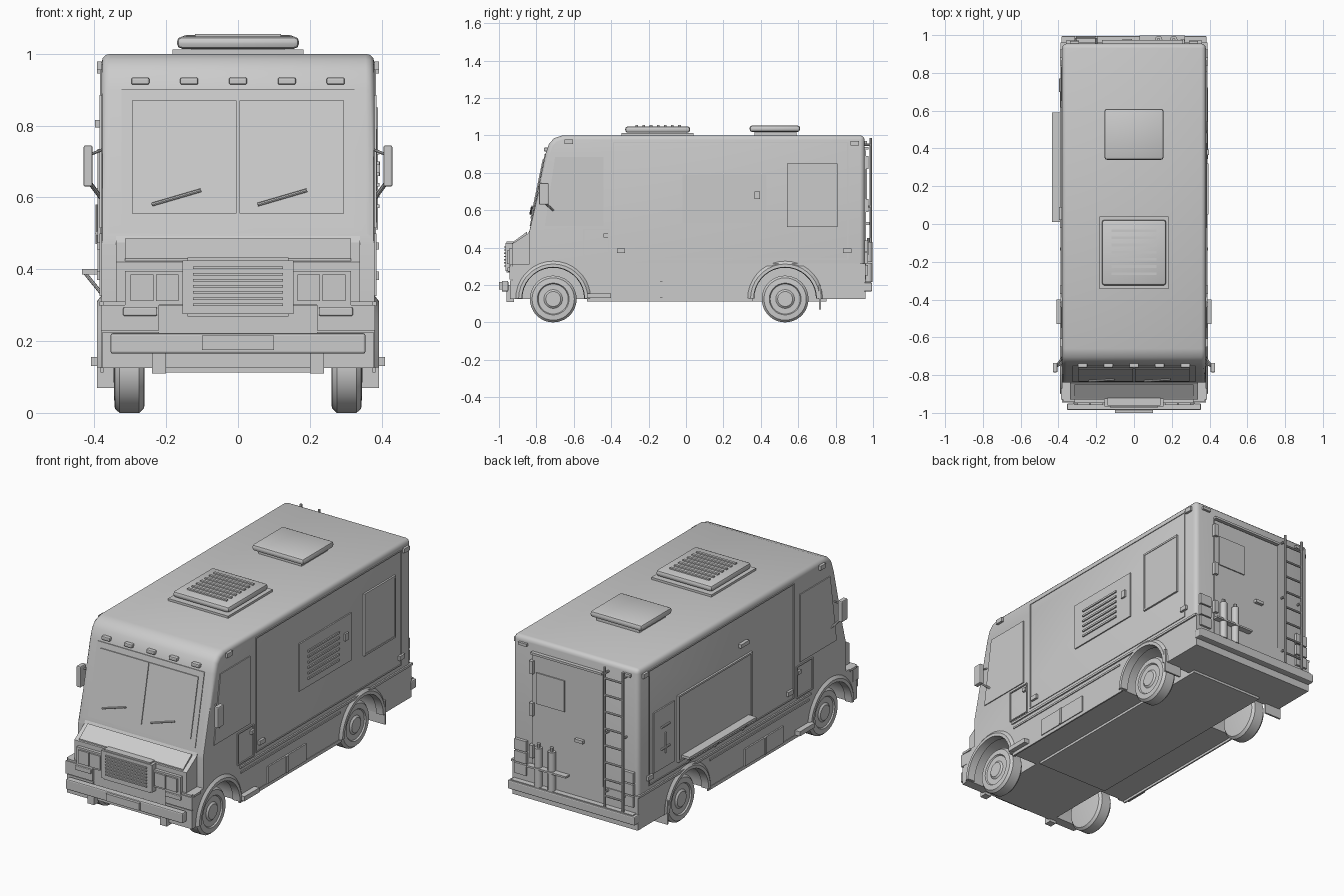
import bpy, bmesh, math
from mathutils import Vector

if "Cube" in bpy.data.objects:
    bpy.data.objects.remove(bpy.data.objects["Cube"])

mat = bpy.data.materials.new("light_grey")
mat.diffuse_color = (0.6, 0.6, 0.6, 1)
mat.use_nodes = True
mat.node_tree.nodes["Principled BSDF"].inputs["Base Color"].default_value = mat.diffuse_color


def finish(name, bm, smooth=35):
    bmesh.ops.recalc_face_normals(bm, faces=bm.faces)
    me = bpy.data.meshes.new(name)
    bm.to_mesh(me)
    bm.free()
    me.materials.append(mat)
    if smooth:
        me.polygons.foreach_set("use_smooth", [True] * len(me.polygons))
        me.set_sharp_from_angle(angle=math.radians(smooth))
    ob = bpy.data.objects.new(name, me)
    bpy.context.collection.objects.link(ob)
    return ob


def bevel(bm, width, seg, test=lambda e: True):
    edges = [e for e in bm.edges if test(e)]
    bmesh.ops.bevel(bm, geom=edges, offset=width, segments=seg, profile=0.5, affect='EDGES')


def prism_bm(pts, x0, x1):
    """Side profile of (y, z) points stretched from x0 to x1."""
    bm = bmesh.new()
    a = [bm.verts.new((x0, y, z)) for y, z in pts]
    b = [bm.verts.new((x1, y, z)) for y, z in pts]
    n = len(pts)
    bm.faces.new(a)
    bm.faces.new(b[::-1])
    for i in range(n):
        bm.faces.new((a[i], b[i], b[(i + 1) % n], a[(i + 1) % n]))
    bmesh.ops.recalc_face_normals(bm, faces=bm.faces)
    return bm


def prism(name, pts, x0, x1):
    return finish(name, prism_bm(pts, x0, x1), 0)


def box(name, x0, x1, y0, y1, z0, z1, bev=0.0):
    bm = prism_bm([(y0, z0), (y1, z0), (y1, z1), (y0, z1)], x0, x1)
    if bev:
        bevel(bm, bev, 2)
    return finish(name, bm, 0)


def bar(name, p, q, r=0.005, seg=8):
    p, q = Vector(p), Vector(q)
    bm = bmesh.new()
    bmesh.ops.create_cone(bm, cap_ends=True, segments=seg, radius1=r, radius2=r, depth=(q - p).length)
    rot = (q - p).to_track_quat('Z', 'Y').to_matrix()
    for v in bm.verts:
        v.co = rot @ v.co + (p + q) / 2
    return finish(name, bm)


def lathe_x(name, profile, y, z, s, seg=36):
    """Spin (|x|, radius) profile about an axle running along x."""
    bm = bmesh.new()
    rings = [[bm.verts.new((s * x, y + r * math.cos(2 * math.pi * i / seg), z + r * math.sin(2 * math.pi * i / seg)))
              for i in range(seg)] for x, r in profile]
    for a, b in zip(rings, rings[1:]):
        for i in range(seg):
            j = (i + 1) % seg
            bm.faces.new((a[i], a[j], b[j], b[i]))
    bm.faces.new(rings[0])
    bm.faces.new(rings[-1])
    return finish(name, bm)


def side_box(name, s, y0, y1, z0, z1, t=0.007, base=0.38):
    return box(name, s * (base - 0.005), s * (base + t), y0, y1, z0, z1)


def side_frame(name, s, y0, y1, z0, z1, w=0.008, t=0.006):
    for a in ((y0, y1, z0, z0 + w), (y0, y1, z1 - w, z1), (y0, y0 + w, z0, z1), (y1 - w, y1, z0, z1)):
        side_box(name, s, *a, t=t)


def yf(z):  # depth of the raked front at height z
    return -0.835 + 0.209 * (z - 0.5)


def front_plate(name, x0, x1, z0, z1, t=0.006):
    prism(name, [(yf(z0) - t, z0), (yf(z1) - t, z1), (yf(z1) + .01, z1), (yf(z0) + .01, z0)], x0, x1)


# Main body: raked front, rounded roof and corners
bm = prism_bm([(-.84, .305), (.955, .305), (.955, 1.0), (-.66, 1.0), (-.705, .985), (-.732, .955),
               (yf(.9), .9), (yf(.5), .5), (-.84, .47)], -.38, .38)
bevel(bm, .024, 3, lambda e: (e.verts[0].co.z > .6 or e.verts[1].co.z > .6)
      and (abs(e.verts[0].co.x - e.verts[1].co.x) < .01 or (e.verts[0].co.y > .9 and e.verts[0].co.z > .9)))
finish("body", bm)

# Lower skirt with wheel arches
skirt = box("skirt", -.38, .38, -.93, .96, .125, .31)
AXLES = {"front": -.71, "rear": .53}
for s in (-1, 1):
    for k, y in AXLES.items():
        cut = lathe_x("arch_cutter", [(.22, .178), (.45, .178)], y, .125, s)
        cut.hide_render = True
        cut.hide_set(True)
        m = skirt.modifiers.new("arch", 'BOOLEAN')
        m.object, m.operation, m.solver = cut, 'DIFFERENCE', 'EXACT'
box("floor_panel", -.22, .22, -.5, .75, .112, .13)

# Bonnet and nose
prism("bonnet", [(-.80, .30), (-.93, .30), (-.93, .42), (-.845, .475), (-.83, .505), (-.80, .505)], -.34, .34)
prism("bonnet_panel", [(-.925, .43), (-.85, .485), (-.85, .47), (-.925, .41)], -.315, .315)
box("grille", -.155, .155, -.965, -.92, .275, .425)
box("grille_ears", -.14, .14, -.96, -.92, .268, .433)
for i in range(7):
    box("grille_slat", -.125, .125, -.973, -.96, .298 + i * .017, .305 + i * .017)
for s in (-1, 1):
    box("headlight_frame", s * .155, s * .315, -.947, -.92, .30, .395)
    for x in (.165, .235):
        box("headlight", s * x, s * (x + .064), -.957, -.94, .312, .385)
    box("nose_corner", s * .22, s * .382, -.945, -.90, .23, .30)
    box("turn_signal", s * .225, s * .32, -.955, -.93, .27, .294, .004)
    box("lower_corner", s * .22, s * .378, -.94, -.90, .125, .225)
    box("bumper_bracket", s * .2, s * .24, -.96, -.92, .11, .20)
box("nose_band", -.375, .375, -.94, -.92, .298, .31)
box("front_bumper", -.355, .355, -.985, -.95, .165, .222, .006)
box("bumper_plate", -.10, .10, -1.0, -.97, .175, .215)

# Windscreen, wipers, clearance lights
front_plate("windscreen_frame", -.325, .325, .515, .90, .004)
for s in (-1, 1):
    front_plate("windscreen_pane", s * .004, s * .295, .555, .87, .009)
for x in (-.24, .055):
    bar("wiper", (x, yf(.58) - .014, .58), (x + .137, yf(.62) - .014, .62), .005)
for i in range(5):
    x = (i - 2) * .136
    box("clearance_light", x - .025, x + .025, -.76, -.73, .914, .934, .005)

# Wheels, flares, mudflaps
for s in (-1, 1):
    for k, y in AXLES.items():
        lathe_x(k + "_wheel", [(.26, .10), (.262, .113), (.275, .125), (.33, .125), (.343, .113), (.345, .085),
                               (.338, .08), (.338, .05), (.346, .04), (.346, .01)], y, .125, s)
        bm = bmesh.new()
        n, rows = 18, []
        for i in range(n + 1):
            a = math.pi * i / n
            rows.append([bm.verts.new((s * x, y + r * math.cos(a), .127 + r * math.sin(a)))
                         for x, r in ((.35, .165), (.392, .168), (.392, .185), (.378, .203), (.35, .203))])
        for p, q in zip(rows, rows[1:]):
            for j in range(5):
                bm.faces.new((p[j], p[(j + 1) % 5], q[(j + 1) % 5], q[j]))
        bm.faces.new(rows[0])
        bm.faces.new(rows[-1])
        finish(k + "_wheel_flare", bm, 30)
    box("mudflap", s * .29, s * .392, .712, .722, .07, .20)

# Both sides: trim, cab doors, mirrors, steps
for s in (-1, 1):
    side_box("waist_rail", s, -.53, .96, .302, .314, .008)
    side_box("waist_rail_front", s, -.93, -.87, .298, .31, .006)
    side_box("skirt_rail", s, -.52, .34, .272, .282, .005)
    side_frame("side_panel_trim", s, -.39, .868, .335, .965, .006, .004)
    prism("cab_window", [(-.755, .515), (-.44, .515), (-.44, .885), (-.70, .885)], s * .37, s * .385)
    side_frame("cab_door_panel", s, -.55, -.41, .325, .50, .006)
    side_box("door_handle", s, -.44, -.415, .455, .475, .012)
    side_box("step", s, -.53, -.40, .13, .155, .03)
    side_box("lower_rail", s, -.53, .355, .112, .13, .003)
    side_box("rail_box_front", s, -.29, .04, .13, .222, .008)
    side_box("rail_box_rib", s, -.14, -.125, .13, .222, .013)
    for y, z in ((-.65, .955), (.88, .945), (-.37, .37), (.84, .37)):
        side_box("marker_light", s, y, y + .045, z, z + .024, .013)
    box("mirror", s * .405, s * .43, -.785, -.735, .63, .745, .005)
    bar("mirror_arm", (s * .375, -.70, .59), (s * .412, -.755, .64), .006)
    bar("mirror_stay", (s * .36, -.73, .74), (s * .41, -.755, .72), .004)

# Right side: vent panel and window
side_box("vent_panel", 1, -.02, .43, .53, .79)
for i in range(6):
    side_box("vent_louvre", 1, .05, .32, .57 + i * .03, .58 + i * .03, .014)
side_box("vent_latch", 1, .365, .395, .66, .70, .016)
side_box("rear_window", 1, .54, .81, .51, .85)
side_frame("rear_window_frame", 1, .54, .81, .51, .85, .01, .010)

# Left side: serving hatch with shelf, service panel
side_box("serving_hatch", -1, -.02, .62, .37, .735)
side_frame("hatch_frame", -1, -.02, .62, .37, .735, .01, .011)
box("serving_shelf", -.435, -.375, .01, .59, .386, .40)
for y in (.06, .30, .54):
    bar("shelf_bracket", (-.382, y, .335), (-.425, y, .388), .005)
side_box("awning_light", -1, .02, .09, .795, .815, .018)
side_box("service_panel", -1, .65, .83, .39, .72)
for z in (.62, .50):
    bar("service_handle", (-.392, .70, z), (-.392, .77, z), .006)
bar("service_lever", (-.392, .735, .47), (-.392, .735, .58), .005)

# Roof units
box("air_unit_base", -.182, .182, -.345, .04, .995, 1.012)
box("hatch_neck", -.13, .13, .365, .59, .995, 1.025)


def lid(name, hx, y0, y1, z0, z1):
    bm = prism_bm([(y0, z0), (y1, z0), (y1, z1), (y0, z1)], -hx, hx)
    bevel(bm, .014, 2)
    finish(name, bm, 30)


lid("air_unit", .17, -.325, .022, 1.014, 1.048)
lid("roof_hatch", .157, .34, .61, 1.018, 1.053)
for i in range(7):
    y = -.27 + i * .038
    box("air_unit_rib", -.12, .12, y, y + .014, 1.044, 1.055)

# Rear: door, hinges, lamps, bottles, bumper
box("rear_door", -.17, .26, .95, .962, .23, .92)
box("rear_door_window", .06, .23, .955, .968, .66, .83)
box("door_gutter", -.17, .26, .95, .975, .925, .937)
for z in (.82, .59, .36):
    box("hinge", .245, .268, .95, .977, z, z + .07)
box("rear_door_handle", -.06, -.01, .955, .98, .52, .537)
for s in (-1, 1):
    for z in (.25, .315, .38):
        box("tail_lamp", s * .29, s * .36, .95, .972, z, z + .058)
    box("rear_marker", s * .29, s * .34, .95, .968, .955, .97)
for x in (.13, .21):
    bar("gas_bottle", (x, .976, .215), (x, .976, .43), .02, 12)
    bar("bottle_valve", (x, .976, .43), (x, .976, .452), .009)
box("bottle_strap", .03, .27, .965, .998, .315, .325)
box("rear_bumper", -.385, .385, .95, .995, .165, .213, .006)
box("bumper_tread", -.37, .37, .955, .99, .211, .218)

# Ladder
for x in (-.31, -.20):
    bar("ladder_rail", (x, .988, .22), (x, .988, .985), .007)
    for z in (.30, .62, .95):
        bar("ladder_standoff", (x, .95, z), (x, .988, z), .006)
for i in range(8):
    bar("ladder_rung", (-.31, .988, .28 + i * .092), (-.20, .988, .28 + i * .092), .006)
